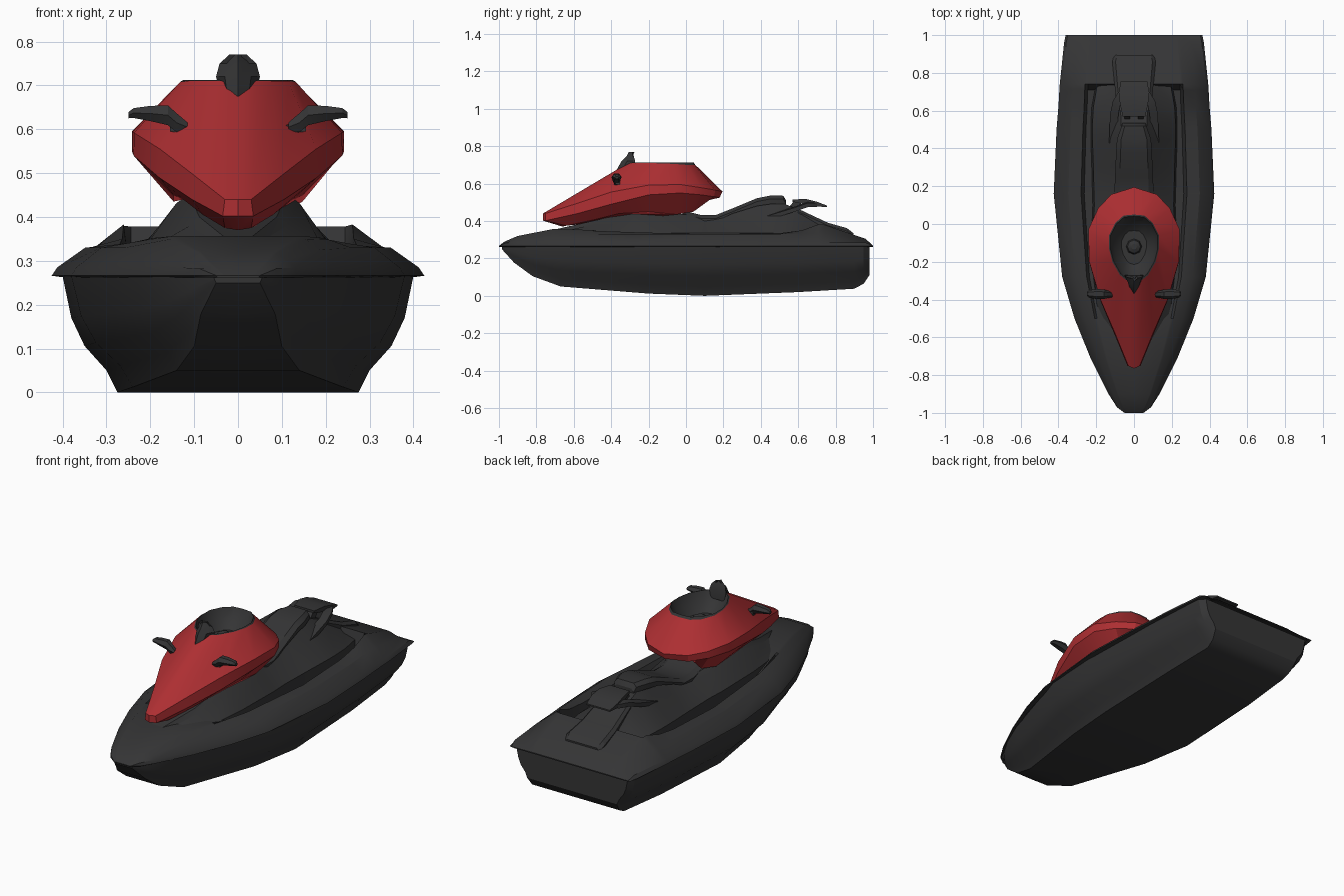
import bpy, bmesh, math
from mathutils import Vector


def material(name, rgb):
    m = bpy.data.materials.new(name)
    m.diffuse_color = (*rgb, 1)
    return m


DARK = material("charcoal", (0.035, 0.035, 0.036))
RED = material("red", (0.42, 0.028, 0.032))


def mirrored(half):
    """Half profile from centreline out to centreline (or open end) -> full ring."""
    left = [(-x, y, z) for x, y, z in reversed(half) if abs(x) > 1e-6]
    return list(half) + left


def loft(name, rings, mat, closed=True, caps=(True, True), angle=28):
    bm = bmesh.new()
    vs = [[bm.verts.new(p) for p in r] for r in rings]
    n = len(rings[0])
    for a, b in zip(vs, vs[1:]):
        for i in range(n if closed else n - 1):
            j = (i + 1) % n
            bm.faces.new((a[i], a[j], b[j], b[i]))
    if caps[0]:
        bm.faces.new(vs[0])
    if caps[1]:
        bm.faces.new(vs[-1])
    bmesh.ops.recalc_face_normals(bm, faces=bm.faces)
    me = bpy.data.meshes.new(name)
    bm.to_mesh(me)
    bm.free()
    ob = bpy.data.objects.new(name, me)
    bpy.context.collection.objects.link(ob)
    me.materials.append(mat)
    bpy.ops.object.select_all(action='DESELECT')
    ob.select_set(True)
    bpy.context.view_layer.objects.active = ob
    bpy.ops.object.shade_smooth_by_angle(angle=math.radians(angle))
    return ob


def open_section(half):
    """Half profile starting at the outer edge and ending on the centreline."""
    return list(half) + [(-x, y, z) for x, y, z in reversed(half[:-1])]


# Lower hull: y, half width at top, half width at bottom, bottom height
hull = []
for y, w, b, zb in [(-.985, .055, .05, .25), (-.92, .11, .085, .178), (-.82, .17, .10, .105),
                    (-.67, .235, .14, .05), (-.2, .38, .24, .012), (.1, .40, .275, 0),
                    (.6, .385, .27, .02), (.9, .365, .255, .038), (.95, .36, .262, .065),
                    (.98, .335, .27, .11)]:
    h = .265 - zb
    sec = [(b + (w - b) * u, y, zb + h * v) for u, v in
           [(1, 1), (.84, .64), (.6, .4), (.2, .19), (0, 0)]] + [(0, y, zb)]
    hull.append(open_section(sec))
loft("lower_hull", hull, DARK, closed=False)

# Deck with rounded rim and sunken footwells: y, half width, rim, inner edge, floor heights
deck = []
for y, w, z2, z3, zf in [(-1.0, .05, .266, .267, .267), (-.97, .09, .282, .29, .29),
                         (-.9, .135, .303, .318, .32), (-.71, .23, .325, .35, .357),
                         (-.5, .315, .33, .348, .352), (-.28, .38, .33, .34, .30),
                         (.16, .425, .33, .328, .27), (.5, .41, .33, .335, .27),
                         (.62, .40, .333, .35, .27), (.71, .395, .333, .383, .275),
                         (.74, .393, .33, .38, .378), (.96, .37, .285, .303, .305),
                         (1.0, .362, .267, .268, .268)]:
    sec = [(.93 * w, y, .262), (w, y, .266), (.97 * w, y, min(.285, z2)), (.82 * w, y, z2),
           (.66 * w, y, z3), (.62 * w, y, zf), (0, y, zf)]
    deck.append(open_section(sec))
loft("deck", deck, DARK, closed=False)

# Seat pedestal: y, base half width, top half width, top height
ped = []
for y, wb, wt, zt in [(-.7, .08, .04, .355), (-.5, .19, .11, .40), (-.28, .21, .14, .452),
                      (0, .215, .14, .435), (.1, .21, .11, .415), (.3, .215, .085, .465),
                      (.45, .22, .08, .50), (.53, .22, .085, .49), (.62, .215, .09, .455),
                      (.76, .19, .10, .375), (.8, .18, .10, .35)]:
    ped.append(mirrored([(0, y, .26), (wb + .01, y, .26), (wb, y, .335),
                         (wt, y, zt - .02), (wt * .8, y, zt), (0, y, zt)]))
loft("seat_pedestal", ped, DARK)

# Seat cushion
seat = []
for y, w, zb, zt in [(-.02, .10, .40, .46), (.03, .105, .39, .445), (.08, .105, .39, .432),
                     (.16, .105, .40, .432), (.25, .10, .44, .468), (.38, .095, .48, .522),
                     (.45, .09, .49, .536), (.52, .065, .49, .535), (.535, .06, .48, .51)]:
    seat.append(mirrored([(0, y, zb), (w, y, zb), (w, y, zt - .018), (w * .75, y, zt), (0, y, zt)]))
loft("seat", seat, DARK)

# Rear boarding pad
pad = []
for y, w, zt in [(.6, .09, .465), (.76, .105, .39), (.86, .115, .362), (.895, .105, .335)]:
    pad.append(mirrored([(0, y, .3), (w, y, .3), (w, y, zt - .015), (w * .85, y, zt), (0, y, zt)]))
loft("boarding_pad", pad, DARK)

# Grab handle: tilted rear plate with two side arms
loft("grab_plate", [mirrored([(0, y, z - t), (w, y, z - t), (w, y, z), (0, y, z)])
                    for y, w, z, t in [(.57, .06, .515, .012), (.64, .075, .518, .03),
                                       (.70, .08, .503, .025), (.755, .07, .482, .008)]], DARK)
for s in (1, -1):
    arm = [[(s * (x + dx), y, z + dz) for dx, dz in
            ((-.022, -.012), (.022, -.016), (.022, .006), (-.022, .012))]
           for x, y, z in [(.06, .70, .49), (.09, .65, .49), (.105, .58, .465), (.11, .43, .42)]]
    loft("grab_arm", arm, DARK)
    neck = [[(s * x, y, z) for x, y in ((.02, a), (.05, a), (.05, a + .05), (.02, a + .05))]
            for a, z in ((.54, .46), (.58, .51))]
    loft("grab_strut", neck, DARK)

# Red cowl: stacked outlines from nose to tail
base = [(0, -.66, .37), (.03, -.64, .375), (.08, -.5, .405), (.125, -.36, .44), (.147, -.2, .45),
        (.147, -.05, .435), (.12, .04, .45), (.08, .07, .50), (0, .09, .505)]
low = [(0, -.765, .402), (.035, -.75, .402), (.105, -.58, .44), (.18, -.4, .49), (.238, -.2, .54),
       (.242, -.03, .55), (.19, .08, .54), (.12, .15, .53), (0, .18, .525)]
high = [(0, -.765, .44), (.03, -.752, .44), (.10, -.58, .495), (.178, -.4, .555), (.237, -.2, .592),
        (.242, -.03, .595), (.19, .083, .578), (.12, .157, .565), (0, .195, .558)]
rim = [(0, -.31, .71), (.045, -.295, .71), (.075, -.27, .71), (.115, -.2, .71), (.132, -.13, .708),
       (.132, -.06, .705), (.1, .005, .70), (.055, .045, .70), (0, .05, .70)]
loft("cowl", [mirrored(r) for r in (base, low, high, rim)], RED, caps=(True, False))


# Dark cockpit bowl inside the cowl
def shrink(k, z):
    return mirrored([(x * k, -.12 + (y + .12) * k, z or zz) for x, y, zz in rim])


loft("cockpit_bowl", [shrink(1, 0), shrink(.95, .712), shrink(.8, .66), shrink(.5, .62)],
     DARK, caps=(False, True))
hub = [[(r * math.cos(a * math.pi / 4), -.12 + r * math.sin(a * math.pi / 4), z) for a in range(8)]
       for r, z in ((.045, .61), (.035, .64), (.015, .65))]
loft("steering_hub", hub, DARK)

# Small windshield fin
fin = [mirrored([(0, yf, z + dz), (w * .6, yf + .03, z), (w, yb, z), (0, yb, z)])
       for z, w, yf, yb, dz in [(.675, .04, -.37, -.27, 0), (.72, .05, -.345, -.272, 0),
                                (.75, .042, -.315, -.28, 0), (.77, .02, -.305, -.288, 0)]]
loft("windshield", fin, DARK)

# Mirrors
for s in (1, -1):
    rings = []
    for x, zc, hz, hy in [(.115, .605, .012, .015), (.14, .615, .025, .02), (.16, .632, .026, .026),
                          (.2, .636, .02, .026), (.238, .637, .013, .02), (.25, .632, .008, .01)]:
        rings.append([(s * x, -.37 + hy * math.cos(a * math.pi / 3) - .02 * (.25 - x),
                       zc + hz * math.sin(a * math.pi / 3)) for a in range(6)])
    loft("mirror", rings, DARK)
    # mounting foot
    foot = [[(s * x, -.365 + dy, z + dz) for dy, dz in ((-.012, -.01), (.012, -.01), (.012, .01), (-.012, .01))]
            for x, z in ((.11, .60), (.155, .605))]
    loft("mirror_foot", foot, DARK)
